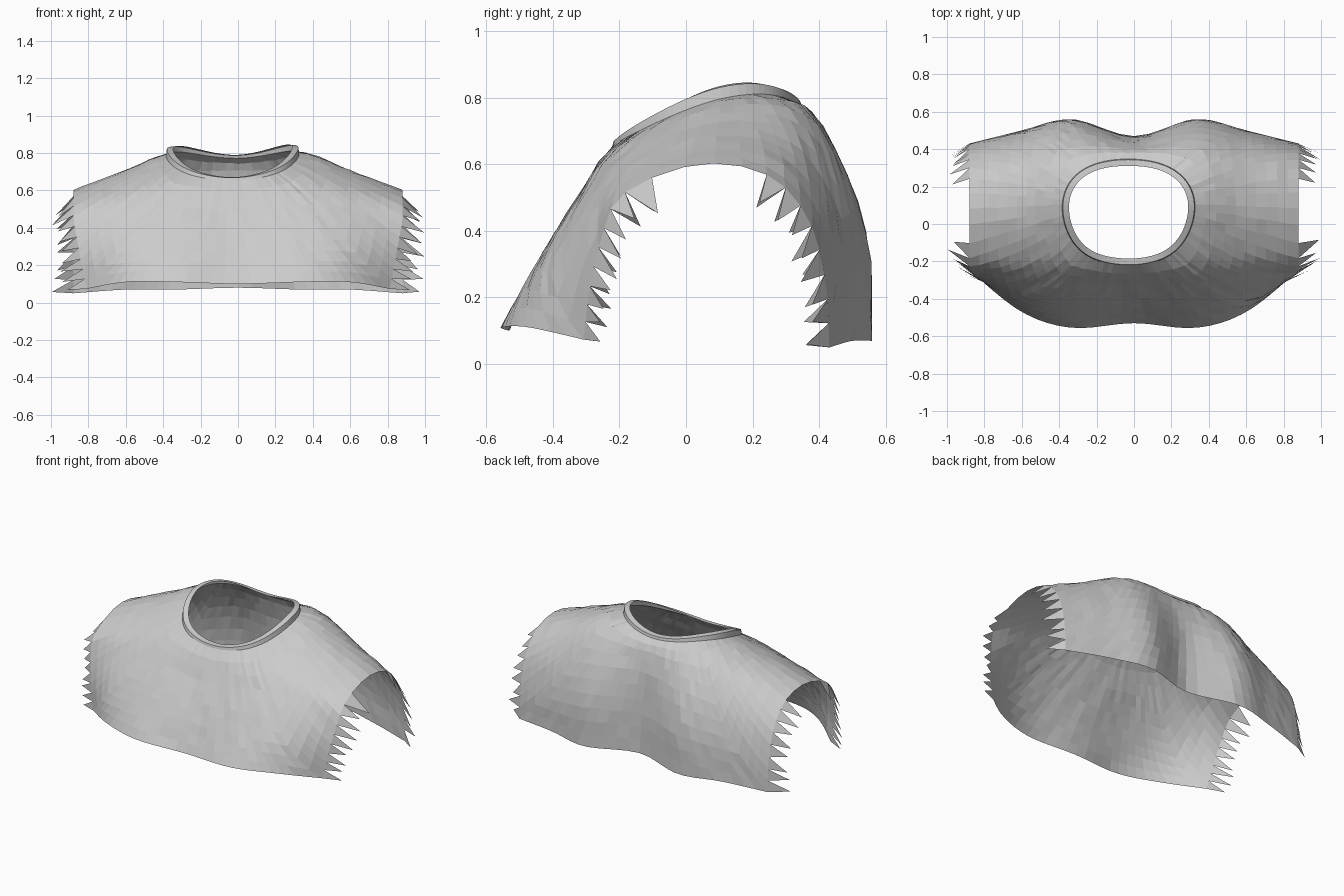
import bpy, bmesh, math, random
from mathutils import Vector

cube = bpy.data.objects.get("Cube")
if cube:
    bpy.data.objects.remove(cube, do_unlink=True)
random.seed(4)

cloth = bpy.data.materials.new("grey_cloth")
cloth.use_nodes = True
GREY = (0.6, 0.6, 0.6, 1)
cloth.diffuse_color = GREY
cloth.node_tree.nodes["Principled BSDF"].inputs["Base Color"].default_value = GREY

# Cross-sections (y, z) from front hem over the shoulder to back hem, by x
SECTIONS = [
    (0.00, [(-.53, .10), (-.44, .29), (-.33, .48), (-.20, .67), (.10, .77),
            (.34, .775), (.42, .64), (.46, .36), (.47, .08)]),
    (0.33, [(-.555, .11), (-.45, .30), (-.33, .49), (-.19, .66), (.10, .795),
            (.33, .78), (.47, .60), (.55, .34), (.56, .07)]),
    (0.60, [(-.47, .11), (-.41, .28), (-.31, .45), (-.18, .60), (.07, .705),
            (.30, .67), (.43, .50), (.49, .28), (.50, .07)]),
    (0.88, [(-.25, .06), (-.27, .20), (-.255, .36), (-.19, .51), (.04, .60),
            (.25, .565), (.37, .43), (.42, .24), (.43, .05)]),
]
COLS = [[Vector((x, y, z)) for y, z in pts] for x, pts in SECTIONS]
U_MAX, S_MAX = len(COLS) - 1, len(COLS[0]) - 1


def spline(points, t):
    """Smooth curve through the points, t counted in points."""
    i = min(int(t), len(points) - 2)
    f = t - i
    b, c = points[i], points[i + 1]
    a = points[i - 1] if i > 0 else 2 * b - c
    d = points[i + 2] if i + 2 < len(points) else 2 * c - b
    return b + f / 2 * (c - a + f * (2 * a - 5 * b + 4 * c - d + f * (3 * (b - c) + d - a)))


def surface(u, s):
    row = [spline(col, s) for col in COLS]
    # Mirror the neighbour across the centre so the chest stays smooth
    mirrored = Vector((-row[1].x, row[1].y, row[1].z))
    p = spline([mirrored] + row, abs(u) + 1)
    p.x = math.copysign(abs(p.x), u)
    return p


def side_u(s):
    """Arm opening edge, cut back toward the front hem."""
    return U_MAX - 0.25 * max(0, 1 - s / 2.5)


# Outer border of the sheet, counter-clockwise from the front right corner
ACROSS, ALONG, RINGS = 26, 21, 10
heights = [S_MAX * i / ALONG for i in range(ALONG + 1)]
corner = side_u(0)
border = [(-corner + 2 * corner * i / ACROSS, 0) for i in range(ACROSS)]
border += [(side_u(s), s) for s in heights[:-1]]
border += [(U_MAX - 2 * U_MAX * i / ACROSS, S_MAX) for i in range(ACROSS)]
border += [(-side_u(s), s) for s in heights[:0:-1]]
count = len(border)

bm = bmesh.new()
rings = []
angles = []
for u, s in border:
    angles.append(math.atan2((s - S_MAX / 2) / (S_MAX / 2), u / U_MAX))
for r in range(RINGS + 1):
    t = r / RINGS
    ring = []
    for (u, s), angle in zip(border, angles):
        neck_u, neck_s = -0.1 + 1.09 * math.cos(angle), 3.97 + 1.08 * math.sin(angle)
        p = surface(neck_u + (u - neck_u) * t, neck_s + (s - neck_s) * t)
        if 0 < r < RINGS:
            p += Vector([random.uniform(-.003, .003) for _ in range(3)])
        ring.append(bm.verts.new(p))
    rings.append(ring)

# Folded band round the neck opening: a small upright step, then a flat rim
centre = Vector((-0.03, 0.07, 0))
step, rim = [], []
for v, angle in zip(rings[0], angles):
    inward = centre - v.co
    inward.z = 0
    inward.normalize()
    top = v.co + inward * 0.004 + Vector((0, 0, 0.015 + 0.02 * math.cos(angle) ** 2))
    step.append(bm.verts.new(top))
    rim.append(bm.verts.new(top + inward * 0.033 + Vector((0, 0, 0.003))))
rings = [rim, step] + rings

for inner, outer in zip(rings, rings[1:]):
    for i in range(count):
        j = (i + 1) % count
        bm.faces.new((inner[i], outer[i], outer[j], inner[j]))

# Torn fringe down both arm openings, leaving the shoulder tops clean
edge = rings[-1]
left_side = range(ACROSS, ACROSS + ALONG)
right_side = range(2 * ACROSS + ALONG, count)
for i in [*left_side, *right_side]:
    a, b = edge[i], edge[(i + 1) % count]
    mid = (a.co + b.co) / 2
    front = mid.y < 0.1
    if mid.z > (0.54 if front else 0.56):
        continue
    reach = random.uniform(0.08, 0.12)
    toward = random.uniform(.04, .07) if front else -random.uniform(.04, .08)
    drop = random.uniform(.02, .05) + 0.08 * max(0, mid.z - 0.1)
    tip = mid + Vector((math.copysign(reach, mid.x), toward, -drop))
    tip.z = max(tip.z, 0)
    bm.faces.new((a, bm.verts.new(tip), b))

mesh = bpy.data.meshes.new("torn_shoulder_cloth")
bm.to_mesh(mesh)
bm.free()
mesh.materials.append(cloth)
garment = bpy.data.objects.new("torn_shoulder_cloth", mesh)
bpy.context.collection.objects.link(garment)
